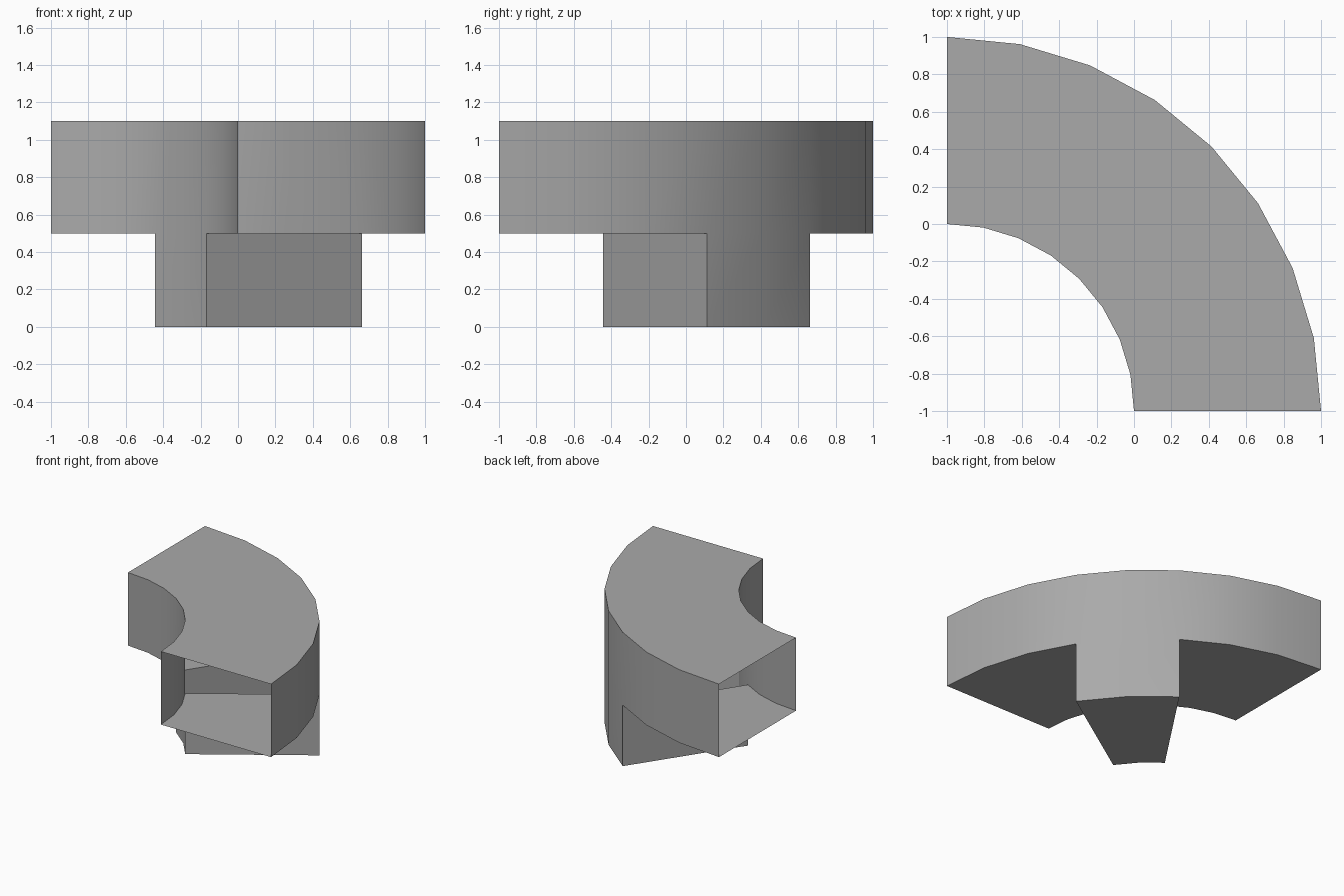
import bpy
import bmesh
from math import cos, sin, pi

cube = bpy.data.objects.get("Cube")
if cube:
    bpy.data.objects.remove(cube, do_unlink=True)

INNER, OUTER = 1.0, 2.0
FOOT, FLOOR, ROOF = 0.0, 0.5, 1.1
SEGMENTS = 8
LEG_SEGMENTS = (3, 4)

grey = bpy.data.materials.new("plain grey")
grey.use_nodes = True
colour = (0.4, 0.4, 0.4, 1)
grey.diffuse_color = colour
grey.node_tree.nodes["Principled BSDF"].inputs["Base Color"].default_value = colour

bm = bmesh.new()


def point(radius, step, z):
    """Point on the quarter ring, whose centre is the front right corner."""
    a = step * pi / 2 / SEGMENTS
    return (radius * cos(a) - 1, radius * sin(a) - 1, z)


def quad(*corners):
    bm.faces.new([bm.verts.new(point(*c)) for c in corners])


def walls(i, low, high):
    """Outer and inner curved walls of one segment."""
    j = i + 1
    quad((OUTER, i, low), (OUTER, j, low), (OUTER, j, high), (OUTER, i, high))
    quad((INNER, j, low), (INNER, i, low), (INNER, i, high), (INNER, j, high))


def underside(i, z):
    quad((INNER, i, z), (INNER, i + 1, z), (OUTER, i + 1, z), (OUTER, i, z))


# Curved channel, open at both ends, with a hollow leg under the middle
for i in range(SEGMENTS):
    j = i + 1
    walls(i, FLOOR, ROOF)
    quad((INNER, i, ROOF), (OUTER, i, ROOF), (OUTER, j, ROOF), (INNER, j, ROOF))
    if i in LEG_SEGMENTS:
        walls(i, FOOT, FLOOR)
        underside(i, FOOT)
    else:
        underside(i, FLOOR)

# Flat radial sides of the leg
first, last = LEG_SEGMENTS[0], LEG_SEGMENTS[-1] + 1
quad((INNER, first, FOOT), (OUTER, first, FOOT), (OUTER, first, FLOOR), (INNER, first, FLOOR))
quad((OUTER, last, FOOT), (INNER, last, FOOT), (INNER, last, FLOOR), (OUTER, last, FLOOR))

bmesh.ops.remove_doubles(bm, verts=bm.verts[:], dist=0.0001)

mesh = bpy.data.meshes.new("curved_channel")
bm.to_mesh(mesh)
bm.free()
mesh.materials.append(grey)
channel = bpy.data.objects.new("curved_channel", mesh)
bpy.context.collection.objects.link(channel)

# Smooth curved walls, sharp corners
bpy.ops.object.select_all(action='DESELECT')
channel.select_set(True)
bpy.context.view_layer.objects.active = channel
bpy.ops.object.shade_smooth_by_angle(angle=pi / 6)
